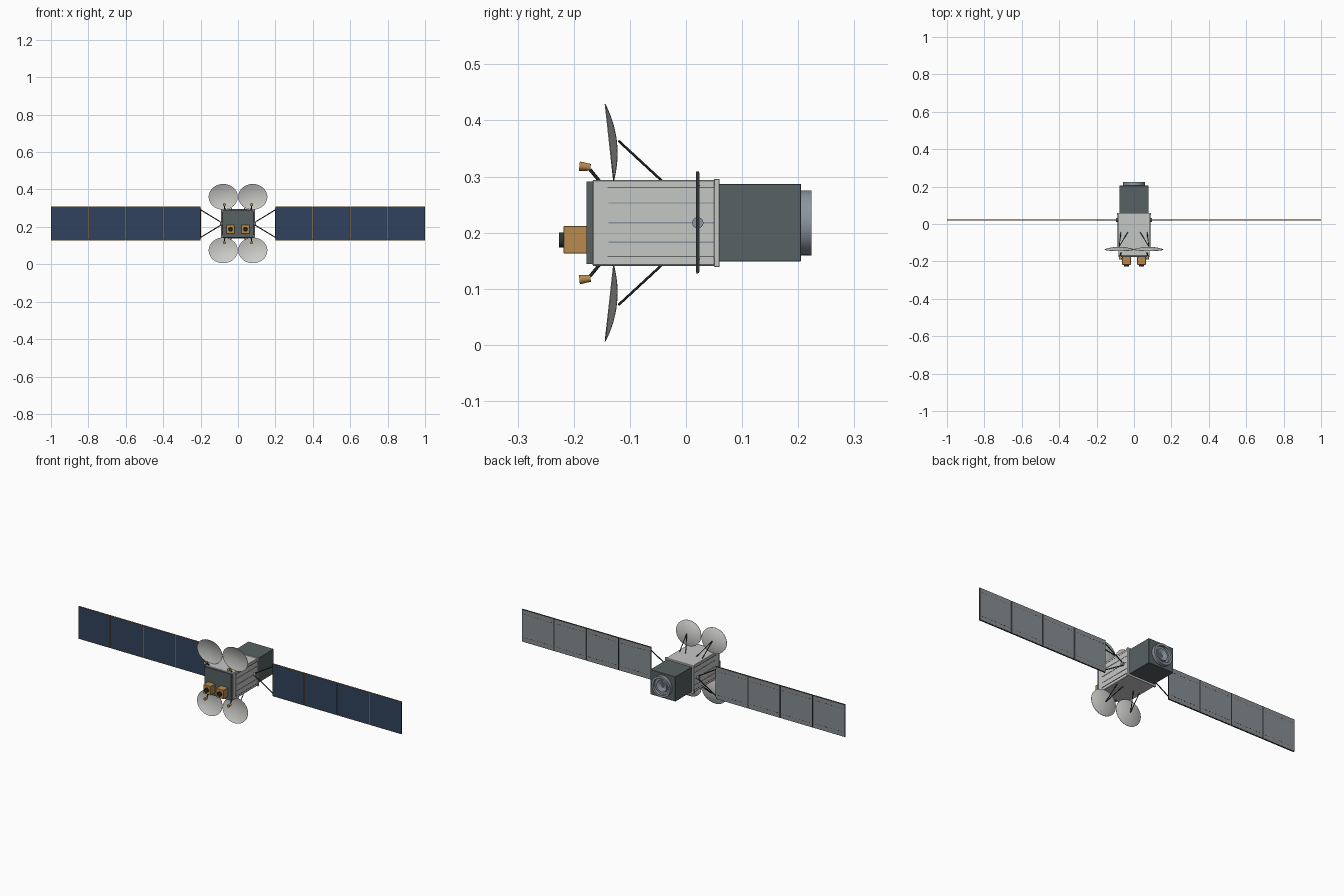
import bpy, bmesh, math
from mathutils import Vector

cube = bpy.data.objects.get("Cube")
if cube:
    bpy.data.objects.remove(cube)


def material(name, r, g, b):
    m = bpy.data.materials.new(name)
    m.use_nodes = True
    m.diffuse_color = (r, g, b, 1)
    m.node_tree.nodes["Principled BSDF"].inputs["Base Color"].default_value = (r, g, b, 1)
    return m


silver = material("silver", .56, .57, .56)
dark = material("dark grey", .095, .12, .125)
black = material("near black", .03, .034, .036)
gold = material("gold foil", .48, .26, .075)
navy = material("solar navy", .03, .055, .11)
back_grey = material("panel back grey", .24, .27, .29)
white = material("dish white", .6, .6, .58)
steel = material("blue steel", .26, .3, .35)
MID = .2175


def finish(bm, name, mat, smooth=False):
    bmesh.ops.recalc_face_normals(bm, faces=bm.faces)
    me = bpy.data.meshes.new(name)
    bm.to_mesh(me)
    bm.free()
    me.materials.append(mat)
    ob = bpy.data.objects.new(name, me)
    bpy.context.collection.objects.link(ob)
    if smooth:
        bpy.ops.object.select_all(action='DESELECT')
        ob.select_set(True)
        bpy.context.view_layer.objects.active = ob
        bpy.ops.object.shade_smooth_by_angle(angle=math.radians(35))
    return ob


def box(name, x, y, z, mat, bevel=0):
    """Box given by its (low, high) range on each axis."""
    bm = bmesh.new()
    bmesh.ops.create_cube(bm, size=1)
    for v in bm.verts:
        v.co = [r[0] + (r[1] - r[0]) * (c + .5) for r, c in zip((x, y, z), v.co)]
    if bevel:
        bmesh.ops.bevel(bm, geom=bm.edges[:], offset=bevel, segments=1, affect='EDGES')
    return finish(bm, name, mat)


def lathe(name, profile, origin, axis, mat, steps=32, oval=1):
    """Revolve (radius, distance) points about an axis from the origin."""
    bm = bmesh.new()
    vs = [bm.verts.new((r, 0, h)) for r, h in profile]
    es = [bm.edges.new(p) for p in zip(vs, vs[1:])]
    bmesh.ops.spin(bm, geom=vs + es, cent=(0, 0, 0), axis=(0, 0, 1),
                   angle=math.tau, steps=steps, use_duplicate=False)
    bmesh.ops.remove_doubles(bm, verts=bm.verts, dist=1e-5)
    rot = Vector((0, 0, 1)).rotation_difference(Vector(axis)).to_matrix()
    for v in bm.verts:
        v.co = rot @ Vector((v.co.x, v.co.y * oval, v.co.z)) + Vector(origin)
    return finish(bm, name, mat, True)


def rod(name, a, b, r, mat, steps=8, r2=None):
    d = Vector(b) - Vector(a)
    r2 = r if r2 is None else r2
    return lathe(name, [(0, 0), (r, 0), (r2, d.length), (0, d.length)], a, d.normalized(), mat, steps)


# Central body
box("main_body", (-.084, .084), (-.167, .055), (.141, .294), silver, .002)
box("rear_flange", (-.09, .09), (.05, .06), (.139, .296), silver, .001)
box("front_plate", (-.082, .082), (-.177, -.166), (.144, .291), dark)
box("rear_module", (-.078, .078), (.059, .205), (.149, .287), dark, .001)
lathe("rear_ring", [(.034, 0), (.058, 0), (.058, .02), (.046, .02), (.046, .006), (.034, .006)],
      (0, .204, MID), (0, 1, 0), steel, 40)
lathe("rear_engine", [(.012, .002), (.03, .012), (.032, .012), (.034, 0)],
      (0, .204, MID), (0, 1, 0), steel, 32)

for s, side in ((1, "left"), (-1, "right")):
    # Side radiators with heat pipes
    xs = sorted((s * .083, s * .0865))
    box(side + "_radiator", xs, (-.14, .05), (.157, .28), silver)
    for z in (.183, MID, .253):
        box(side + "_heat_pipe", sorted((s * .086, s * .088)), (-.138, .05), (z - .0012, z + .0012), steel)
    for z in (.157, .28):
        box(side + "_radiator_rail", sorted((s * .086, s * .0872)), (-.14, .05), (z - .0006, z + .0006), black)

    # Gold propulsion boxes on the front
    x = s * .04
    box(side + "_gold_box", (x - .023, x + .023), (-.218, -.176), (.163, .212), gold, .001)
    lathe(side + "_thruster", [(0, 0), (.013, 0), (.013, .009), (.009, .009), (.007, .003), (0, .003)],
          (x, -.217, .187), (0, -1, 0), black, 24)

    # Solar wing hub and yoke
    rod(side + "_wing_hub", (s * .08, .021, MID), (s * .096, .021, MID), .01, steel, 24)
    for k in (-1, 1):
        rod(side + "_yoke_arm", (s * .093, .021, MID + k * .009), (s * .202, .021, MID + k * .075), .0028, black)
    rod(side + "_yoke_bar", (s * .201, .021, MID - .08), (s * .201, .021, MID + .08), .002, black)

    # Four panels per wing, cells in front and grey backing
    for i in range(4):
        a, b = .2 + i * .2, .4 + i * .2
        panel = sorted((s * (a + .001), s * (b - .001)))
        face = sorted((s * (a + .003), s * (b - .003)))
        box(side + "_panel_frame", panel, (.0185, .0235), (.128, .309), black)
        box(side + "_solar_cells", face, (.0175, .019), (.13, .307), navy)
        box(side + "_panel_back", face, (.023, .0245), (.13, .307), back_grey)
        for z in (.1285, .3085):
            box(side + "_panel_trim", panel, (.0178, .021), (z - .001, z + .001), gold)
        if i:
            box(side + "_panel_seam", (s * a - .0012, s * a + .0012), (.018, .021), (.13, .307), gold)
        for z in (.153, .284):
            for j in range(9):
                c = s * (a + .02 + j * .02)
                box(side + "_back_stitch", (c - .005, c + .005), (.024, .0249), (z - .0008, z + .0008), black)

    # Oval dishes, their struts and feed horns, above and below
    for k, level in ((1, "upper"), (-1, "lower")):
        name = level + "_" + side + "_"
        x = s * .079
        bowl = [(.078 * t / 8, .013 * (t / 8) ** 2) for t in range(9)]
        rim = [(r, h + .0015) for r, h in reversed(bowl)]
        axis = Vector((0, -1, -k * .11)).normalized()
        lathe(name + "dish", bowl + rim, (x, -.123, MID + k * .1445), axis, white, 40, .885)
        for foot in (.032, .07):
            rod(name + "dish_strut", (s * foot, -.042, MID + k * .074), (x, -.12, MID + k * .146), .0022, black)
        joint = Vector((s * .073, -.171, MID + k * .095))
        rod(name + "feed_arm", (s * .07, -.153, MID + k * .073), joint, .003, black)
        rod(name + "feed_horn", joint + Vector((0, .001, k * .004)), joint + Vector((0, -.019, k * .006)),
            .006, gold, 16, .0085)
